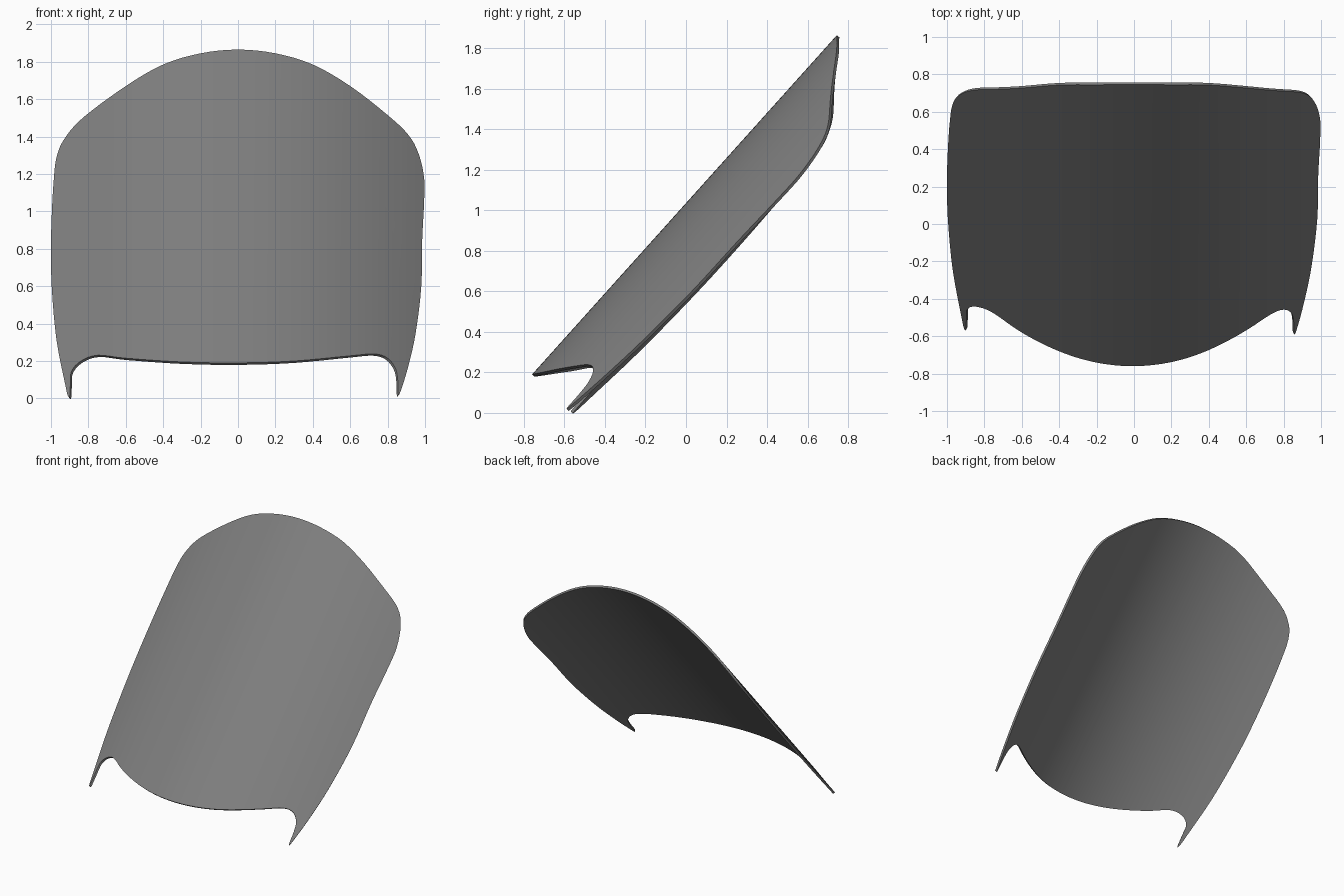
import bpy, bmesh
from mathutils import Vector

cube = bpy.data.objects.get("Cube")
if cube:
    bpy.data.objects.remove(cube)

# Material
grey = bpy.data.materials.new("mid grey")
grey.use_nodes = True
colour = (0.21, 0.21, 0.21, 1)
grey.diffuse_color = colour
grey.node_tree.nodes["Principled BSDF"].inputs["Base Color"].default_value = colour

# Outline of the sheet as (x, z), clockwise from the top centre
OUTLINE = [
    (0, 1.865), (.2, 1.845), (.4, 1.785), (.6, 1.67), (.8, 1.515), (.91, 1.41), (.965, 1.31),
    (.995, 1.18), (.995, 1.05), (.985, .85), (.98, .6), (.95, .35), (.91, .17), (.87, .04),
    (.857, .025), (.854, .1), (.842, .16), (.8, .215), (.73, .238), (.6, .228), (.3, .2),
    (0, .19), (-.3, .195), (-.6, .215), (-.75, .231), (-.84, .2), (-.89, .145), (-.896, .08),
    (-.9, .012), (-.91, .016), (-.925, .08), (-.97, .31), (-.995, .58), (-1, .8), (-.995, 1),
    (-.985, 1.17), (-.97, 1.29), (-.93, 1.385), (-.83, 1.5), (-.6, 1.67), (-.4, 1.785), (-.2, 1.845)]


def smooth_loop(points, steps):
    """Closed Catmull-Rom curve through the points."""
    pts, out = [Vector(p) for p in points], []
    n = len(pts)
    for i in range(n):
        a, b, c, d = (pts[(i + k) % n] for k in (-1, 0, 1, 2))
        for s in range(steps):
            t = s / steps
            out.append(b + (c - a) * t / 2 + (a * 2 - b * 5 + c * 4 - d) * t * t / 2
                       + (b * 3 - a - c * 3 + d) * t ** 3 / 2)
    return out


# Flat panel, cut into upright strips
bm = bmesh.new()
bm.faces.new([bm.verts.new((p.x, 0, p.y)) for p in smooth_loop(OUTLINE, 4)])
STRIPS = 56
for i in range(1, STRIPS):
    bmesh.ops.bisect_plane(bm, geom=bm.verts[:] + bm.edges[:] + bm.faces[:],
                           plane_co=(2 * i / STRIPS - 1, 0, 0), plane_no=(1, 0, 0), dist=1e-5)

# Lean it back and bow it around the leaning axis
for v in bm.verts:
    v.co.y = -0.76 + (v.co.z - 0.19) / 1.113 + 0.437 * v.co.x ** 2
bmesh.ops.recalc_face_normals(bm, faces=bm.faces)
if sum(f.normal.y * f.calc_area() for f in bm.faces) > 0:
    bmesh.ops.reverse_faces(bm, faces=bm.faces)

mesh = bpy.data.meshes.new("curved_screen")
bm.to_mesh(mesh)
bm.free()
screen = bpy.data.objects.new("curved_screen", mesh)
bpy.context.collection.objects.link(screen)
mesh.materials.append(grey)

# Sheet thickness, added behind the front face
solid = screen.modifiers.new("thickness", "SOLIDIFY")
solid.thickness = 0.016
solid.offset = -1

bpy.context.view_layer.objects.active = screen
screen.select_set(True)
bpy.ops.object.modifier_apply(modifier="thickness")
bpy.ops.object.shade_smooth_by_angle(angle=0.6)
